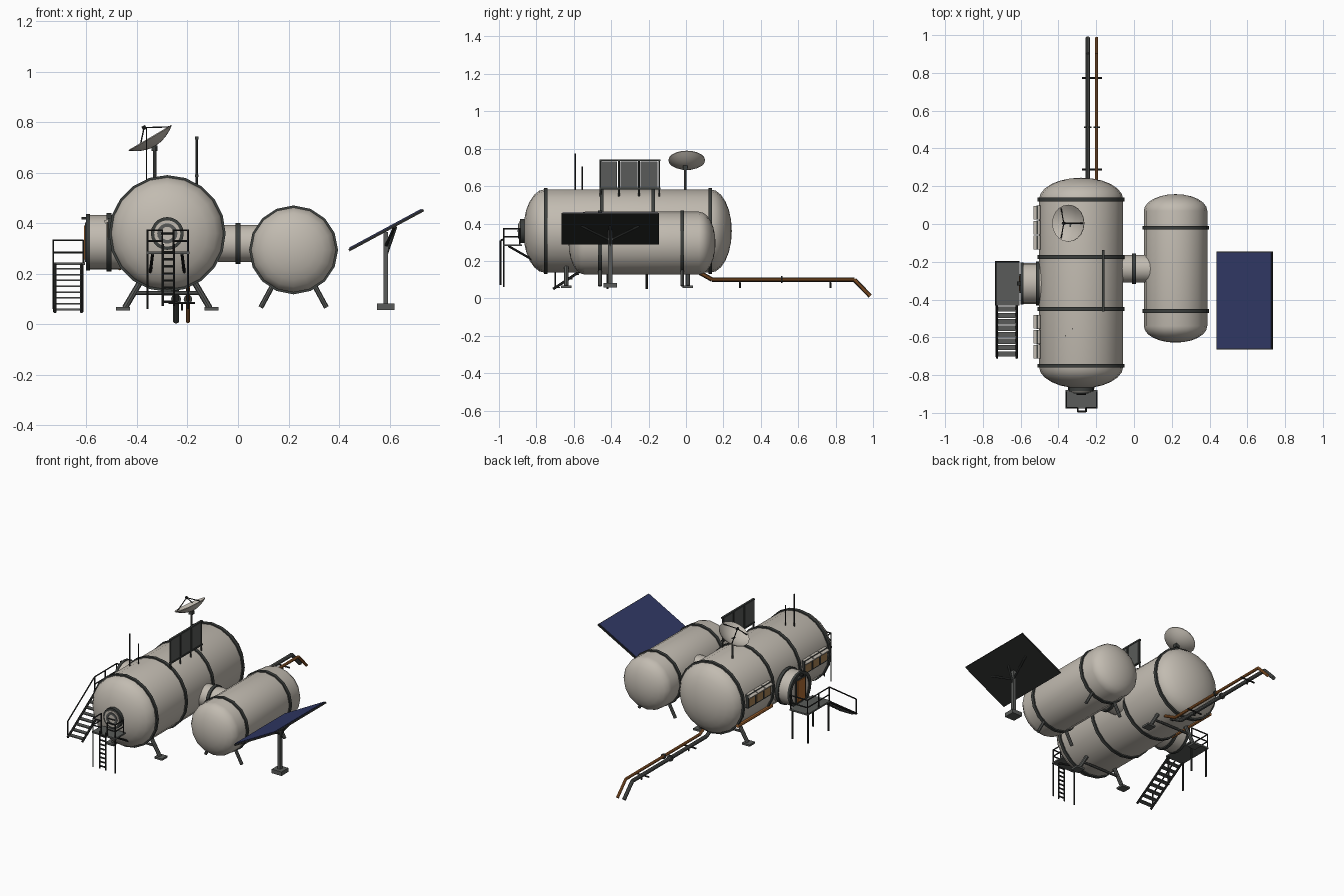
import bpy, bmesh, math
from mathutils import Vector, Matrix

if "Cube" in bpy.data.objects:
    bpy.data.objects.remove(bpy.data.objects["Cube"], do_unlink=True)


def material(name, r, g, b):
    m = bpy.data.materials.new(name)
    m.use_nodes = True
    m.diffuse_color = (r, g, b, 1)
    m.node_tree.nodes["Principled BSDF"].inputs["Base Color"].default_value = (r, g, b, 1)
    return m


HULL = material("warm grey hull", 0.54, 0.50, 0.44)
BAND = material("dark band", 0.045, 0.05, 0.047)
STEEL = material("grey steel", 0.10, 0.105, 0.10)
BLACK = material("black rail", 0.022, 0.023, 0.022)
ORANGE = material("orange paint", 0.42, 0.15, 0.035)
BLUE = material("blue solar cells", 0.03, 0.04, 0.13)
AMBER = material("amber glass", 0.38, 0.22, 0.09)


# Helpers
def aim(loc, axis):
    q = Vector((0, 0, 1)).rotation_difference(Vector(axis))
    return Matrix.Translation(loc) @ q.to_matrix().to_4x4()


def finish(name, bm, mat):
    bmesh.ops.recalc_face_normals(bm, faces=bm.faces[:])
    me = bpy.data.meshes.new(name)
    bm.to_mesh(me)
    bm.free()
    me.materials.append(mat)
    me.shade_smooth()
    me.set_sharp_from_angle(angle=math.radians(35))
    bpy.context.collection.objects.link(bpy.data.objects.new(name, me))


def add_box(bm, loc, size, rot=Matrix()):
    m = Matrix.Translation(loc) @ rot @ Matrix.Diagonal((*size, 1))
    bmesh.ops.create_cube(bm, size=1, matrix=m)


def add_rod(bm, a, b, r, n=8):
    a, b = Vector(a), Vector(b)
    bmesh.ops.create_cone(bm, cap_ends=True, segments=n, radius1=r, radius2=r,
                          depth=(b - a).length, matrix=aim((a + b) / 2, b - a))


def boxes(name, mat, items, rot=Matrix()):
    bm = bmesh.new()
    for loc, size in items:
        add_box(bm, loc, size, rot)
    finish(name, bm, mat)


def rods(name, mat, r, items, n=8):
    bm = bmesh.new()
    for path in items:
        for a, b in zip(path, path[1:]):
            add_rod(bm, a, b, r, n)
    finish(name, bm, mat)


def lathe(name, mat, profile, loc, axis, n=20):
    bm = bmesh.new()
    m = aim(loc, axis)
    vs = [bm.verts.new(m @ Vector((r, 0, h))) for r, h in profile]
    es = [bm.edges.new(p) for p in zip(vs, vs[1:])]
    bmesh.ops.spin(bm, geom=vs + es, cent=loc, axis=m.to_3x3() @ Vector((0, 0, 1)),
                   angle=math.tau, steps=n)
    bmesh.ops.remove_doubles(bm, verts=bm.verts[:], dist=1e-4)
    finish(name, bm, mat)


def band(name, loc, axis, r, n=20, w=0.01, lip=0.008, mat=BAND):
    lathe(name, mat, [(r - .01, -w), (r + lip, -w), (r + lip, w), (r - .01, w), (r - .01, -w)],
          loc, axis, n)


def drum(name, mat, loc, axis, r, h, n=20):
    lathe(name, mat, [(0, 0), (r, 0), (r, h), (0, h)], loc, axis, n)


def tank(name, x, z, r, y0, y1, cap, rings, n):
    arc = [(math.cos(i * math.pi / 12), math.sin(i * math.pi / 12)) for i in range(7)]
    prof = [(r * c, y0 - cap * s) for c, s in reversed(arc)]
    prof += [(r * c, y1 + cap * s) for c, s in arc]
    lathe(name + "_hull", HULL, prof, (x, 0, z), (0, 1, 0), n)
    for i, y in enumerate(rings):
        band(f"{name}_band_{i + 1}", (x, y, z), (0, 1, 0), r, n)


Y = (0, 1, 0)
X = (1, 0, 0)

# Pressure tanks
tank("main_tank", -.28, .36, .223, -.755, .13, .115, (-.75, -.45, -.175, .13), 20)
tank("side_tank", .22, .295, .168, -.54, .07, .088, (-.46, -.02), 16)

# Tank legs
rods("main_legs", STEEL, .012, [[(-.28 + s * .1, y, .18), (-.28 + s * .168, y, .065)]
                               for s in (-1, 1) for y in (-.64, .01)])
rods("main_leg_ties", STEEL, .008, [[(-.415, y, .125), (-.145, y, .125)] for y in (-.64, .01)])
boxes("main_feet", STEEL, [((-.28 + s * .175, y, .062), (.055, .055, .012))
                           for s in (-1, 1) for y in (-.64, .01)])
rods("side_legs", STEEL, .01, [[(.22 + s * .085, y, .15), (.22 + s * .13, y, .067)]
                               for s in (-1, 1) for y in (-.46, -.02)])

# Connecting tunnel
drum("tunnel", HULL, (-.08, -.237, .32), X, .073, .17, 16)
band("tunnel_band", (0, -.237, .32), X, .073, 16)

# Side airlock with door
AY, AZ = -.315, .325
drum("airlock", HULL, (-.595, AY, AZ), X, .108, .2, 20)
band("airlock_inner_band", (-.51, AY, AZ), X, .108)
band("airlock_outer_band", (-.593, AY, AZ), X, .1, w=.008, lip=.012)
boxes("door_frame", BAND, [((-.599, AY, AZ), (.012, .1, .155))])
boxes("door", ORANGE, [((-.605, AY, AZ), (.01, .08, .135))])
boxes("door_lamp", BLACK, [((-.608, AY, .42), (.022, .02, .01))])

# Windows with hoods on the airlock side
win_y = [y0 - i * .079 for y0 in (.06, -.518) for i in range(3)]
boxes("window_frames", BAND, [((-.505, y, .378), (.02, .074, .085)) for y in win_y])
boxes("window_panes", AMBER, [((-.514, y, .374), (.006, .06, .06)) for y in win_y])
boxes("window_hoods", HULL, [((-.512, y, .412), (.036, .072, .012)) for y in win_y],
      Matrix.Rotation(math.radians(-25), 4, 'Y'))

# Flank pipe
rods("flank_pipe", ORANGE, .011, [[(-.468, .14, .225), (-.468, -.21, .225)]])

# Front hatch
drum("hatch_collar", BAND, (-.28, -.888, .36), Y, .065, .07)
drum("hatch_cover", HULL, (-.28, -.893, .36), Y, .052, .02)
band("hatch_ring", (-.28, -.893, .36), Y, .036, w=.004, lip=.004, mat=STEEL)
rods("hatch_handle", BLACK, .004, [[(-.305, -.9, .36), (-.255, -.9, .36)]])

# Front platform, rails and ladder
boxes("front_deck", STEEL, [((-.278, -.928, .284), (.17, .1, .01))])
FX = (-.358, -.198)
rail = [[(x, -.974, .06), (x, -.974, .375)] for x in FX]
rail += [[(x, -.89, .285), (x, -.89, .375)] for x in FX]
rail += [[(x, y, .285), (x, y, .375)] for x in (-.3, -.255) for y in (-.974,)]
for z in (.33, .373):
    rail += [[(-.3, -.974, z), (FX[0], -.974, z), (FX[0], -.89, z)],
             [(-.255, -.974, z), (FX[1], -.974, z), (FX[1], -.89, z)]]
rods("front_rails", BLACK, .004, rail, 6)
rods("front_braces", BLACK, .006, [[(-.28 + s * .068, -.81, .2), (-.28 + s * .058, -.95, .28)]
                                   for s in (-1, 1)])
ladder = [[(x, -.992, .072), (x, -.992, .31), (x, -.976, .315)] for x in (-.298, -.254)]
ladder += [[(-.298, -.992, .09 + i * .028), (-.254, -.992, .09 + i * .028)] for i in range(8)]
rods("front_ladder", BLACK, .005, ladder, 6)

# Side platform, rails and stairs
boxes("side_deck", STEEL, [((-.67, -.313, .24), (.13, .235, .01))])
rods("side_deck_legs", BLACK, .006, [[(x, y, .05), (x, y, .24)]
                                     for x in (-.727, -.618) for y in (-.42, -.21)])
rail = [[(-.731, y, .24), (-.731, y, .335)] for y in (-.425, -.315, -.2)]
rail += [[(-.612, -.2, .24), (-.612, -.2, .335)]]
rail += [[(-.731, -.425, z), (-.731, -.2, z), (-.612, -.2, z)] for z in (.285, .333)]
rail += [[(-.731, -.425, .333), (-.731, -.7, .15)], [(-.731, -.7, .06), (-.731, -.7, .15)]]
rods("side_rails", BLACK, .004, rail, 6)
boxes("stair_treads", STEEL, [((-.672, -.45 - i * .034, .22 - i * .023), (.1, .028, .006))
                              for i in range(8)])
rods("stair_stringers", BLACK, .007, [[(x, -.43, .235), (x, -.71, .05)] for x in (-.725, -.62)], 6)

# Dish on its mast
rods("dish_mast", STEEL, .007, [[(-.33, -.005, .57), (-.33, -.005, .7)]])
boxes("dish_mount", BAND, [((-.33, -.005, .698), (.024, .024, .022))])
tilt = Vector((-.507, 0, .862))
hub = Vector((-.349, .004, .74))
bowl = [(.098 * i / 5, .036 * (i / 5) ** 2 - .036) for i in range(6)]
lathe("dish", HULL, [(r, h - .004) for r, h in bowl] + bowl[::-1], hub, tilt, 20)
feed = hub + tilt * .045
frame = aim(hub, tilt)
rods("dish_struts", BLACK, .003, [[frame @ Vector((.09 * math.cos(a), .09 * math.sin(a), -.004)), feed]
                                  for a in (0, math.tau / 3, -math.tau / 3)], 6)
drum("dish_feed", BLACK, feed - tilt * .008, tilt, .008, .016, 8)

# Whip aerials
rods("aerials", BLACK, .003, [[(-.362, -.592, .54), (-.362, -.592, .775)],
                              [(-.325, -.555, .56), (-.325, -.555, .705)]], 6)

# Radiator on the roof
boxes("radiator_panels", STEEL, [((-.163, y, .66), (.008, .09, .145)) for y in (-.413, -.305, -.197)])
boxes("radiator_bars", BAND, [((-.163, -.3, z), (.013, .325, .01)) for z in (.738, .588)])
rods("radiator_posts", BAND, .005, [[(-.163, y, .53), (-.163, y, .738)]
                                    for y in (-.458, -.359, -.251, -.143)])

# Solar panel and stand
slope = Matrix.Rotation(math.radians(-28.3), 4, 'Y')
mid = Vector((.587, -.405, .373))
up = slope @ Vector((0, 0, 1))
boxes("solar_frame", BLACK, [(mid, (.335, .52, .01))], slope)
boxes("solar_cells", BLUE, [(mid + up * .006, (.325, .51, .006))], slope)
boxes("solar_post", STEEL, [((.585, -.405, .215), (.018, .022, .3))])
boxes("solar_foot", STEEL, [((.585, -.405, .07), (.07, .07, .026))])
rods("solar_struts", BAND, .006, [[(.585, -.405, .27), (.625, -.405, .388)],
                                  [(.585, -.405, .31), (.62, -.56, .386)],
                                  [(.585, -.405, .31), (.62, -.25, .386)]])

# Ground pipes with supports
for name, mat, x, r in (("grey_pipe", STEEL, -.245, .012), ("orange_pipe", ORANGE, -.198, .009)):
    rods(name, mat, r, [[(x, .05, .15), (x, .14, .1), (x, .9, .1), (x, .985, .012)]], 10)
    band(name + "_flange", (x, .512, .1), Y, r, 10, w=.005)
rods("pipe_supports", BLACK, .005,
     [p for y in (.288, .772) for p in ([(-.275, y, .085), (-.17, y, .085)],
                                        [(-.222, y, .055), (-.222, y, .085)])], 6)
